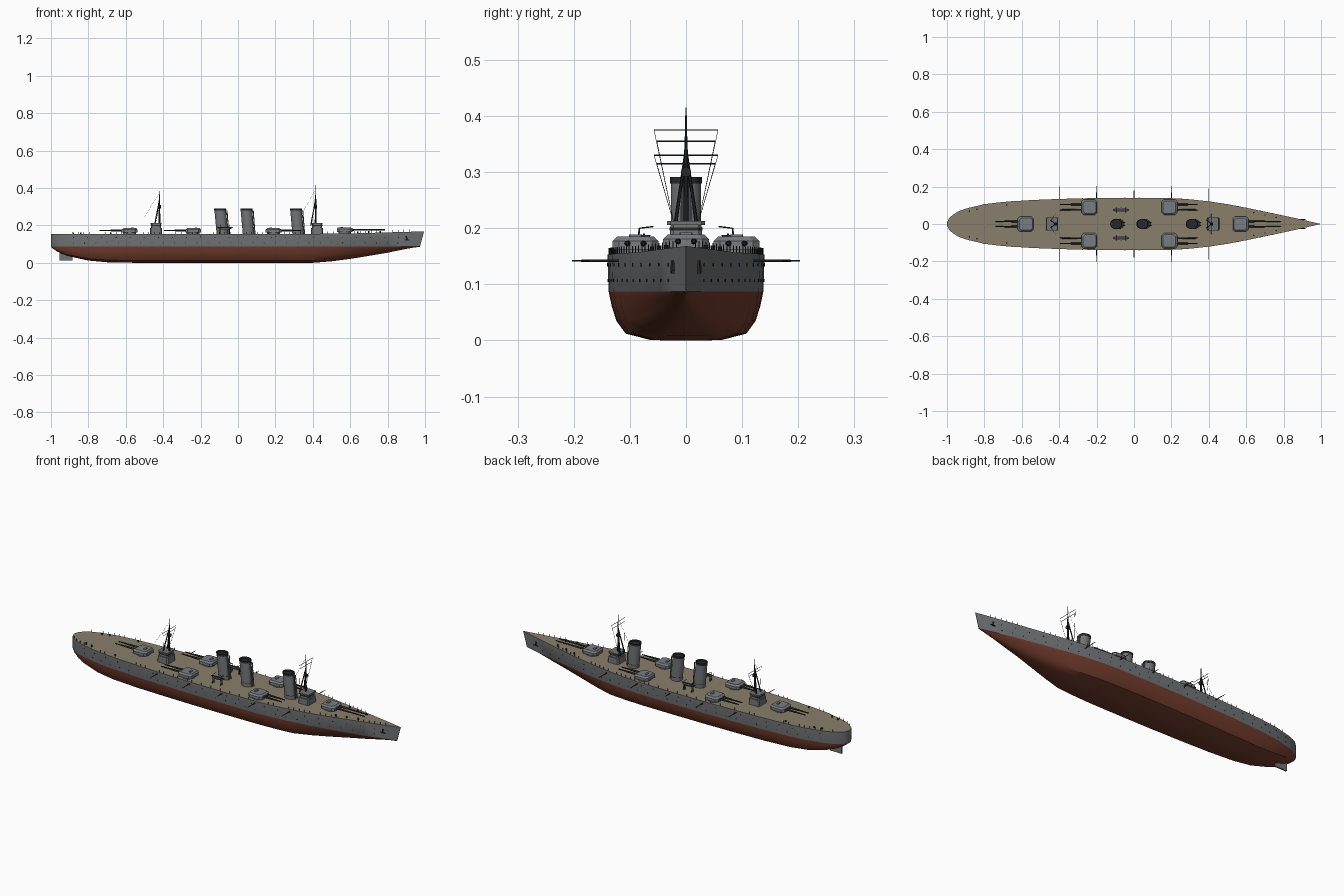
import bpy, bmesh, math
from mathutils import Vector, Matrix

if "Cube" in bpy.data.objects:
    bpy.data.objects.remove(bpy.data.objects["Cube"])

def mat(name, rgb):
    m = bpy.data.materials.new(name)
    m.diffuse_color = (*rgb, 1)
    m.use_nodes = True
    m.node_tree.nodes["Principled BSDF"].inputs["Base Color"].default_value = m.diffuse_color
    return m

GREY = mat("hull grey", (0.17, 0.175, 0.18))
RED = mat("bottom red", (0.17, 0.045, 0.026))
TAN = mat("deck tan", (0.25, 0.21, 0.145))
LIGHT = mat("turret grey", (0.19, 0.205, 0.225))
DARK = mat("dark metal", (0.02, 0.021, 0.023))

def finish(name, bm, *mats, smooth=None):
    bmesh.ops.recalc_face_normals(bm, faces=bm.faces)
    me = bpy.data.meshes.new(name)
    bm.to_mesh(me)
    bm.free()
    for m in mats:
        me.materials.append(m)
    ob = bpy.data.objects.new(name, me)
    bpy.context.collection.objects.link(ob)
    if smooth:
        bpy.context.view_layer.objects.active = ob
        ob.select_set(True)
        bpy.ops.object.shade_smooth_by_angle(angle=math.radians(smooth))
        ob.select_set(False)
    return ob

def rod(bm, a, b, r1, r2=None, n=6):
    a, b = Vector(a), Vector(b)
    d = b - a
    M = Matrix.Translation((a + b) / 2) @ d.to_track_quat('Z', 'Y').to_matrix().to_4x4()
    bmesh.ops.create_cone(bm, cap_ends=True, segments=n, radius1=r1,
                          radius2=r1 if r2 is None else r2, depth=d.length, matrix=M)

def loft(bm, rings, cap=True):
    vs = [[bm.verts.new(p) for p in r] for r in rings]
    n = len(vs[0])
    for a, b in zip(vs, vs[1:]):
        for i in range(n):
            bm.faces.new((a[i], a[(i + 1) % n], b[(i + 1) % n], b[i]))
    if cap:
        bm.faces.new(vs[0])
        bm.faces.new(vs[-1])

def chamfered(cx, cy, hx, hy, c, z):
    q = [(hx, hy - c), (hx - c, hy), (c - hx, hy), (-hx, hy - c)]
    q += [(-x, -y) for x, y in q]
    return [(cx + x, cy + y, z) for x, y in q]

def block(bm, cx, cy, hx, hy, z0, z1, c=0.006, k=1.0):
    loft(bm, [chamfered(cx, cy, hx, hy, c, z0), chamfered(cx, cy, hx * k, hy * k, c, z1)])

def interp(tab, x):
    for (x0, v0), (x1, v1) in zip(tab, tab[1:]):
        if x <= x1:
            return v0 + (v1 - v0) * max(0, x - x0) / (x1 - x0)
    return tab[-1][1]

# hull lines: half breadth, keel height, deck height
BEAM = [(-1, .006), (-.99, .03), (-.97, .048), (-.94, .067), (-.9, .082), (-.8, .106), (-.7, .118),
        (-.55, .128), (-.4, .134), (-.2, .139), (0, .14), (.2, .138), (.3, .132), (.4, .121),
        (.5, .106), (.6, .087), (.7, .066), (.8, .045), (.9, .023), (.96, .009), (.995, .001)]
KEEL = [(-1, .084), (-.97, .062), (-.94, .048), (-.9, .034), (-.8, .012), (-.7, .003), (-.6, 0),
        (.4, 0), (.5, .008), (.6, .021), (.7, .037), (.8, .054), (.9, .072), (.96, .082), (.995, .085)]
DECK = [(-1, .153), (.2, .153), (.6, .157), (.995, .168)]
WL = 0.087
half = lambda x: interp(BEAM, x)
deck = lambda x: interp(DECK, x)

def section(x):
    b, k, d = half(x), interp(KEEL, x), deck(x)
    full = min(1, max(0.15, (1 - x) / 0.6))
    pts = []
    for w, t in [(0, 0), (.45, .005), (.78, .14), (.9, .4), (.96, .7), (1, 1)]:
        w = full * w + (1 - full) * t ** 0.8
        pts.append((w * b * .985, k + (WL - k) * t))
    pts.append((b, d))
    rake = max(0, (x - .8) / .195) * .022
    return [(x - rake * (d - z) / (d - WL), y, z) for y, z in pts]

bm = bmesh.new()
rings = []
for x, _ in BEAM:
    s = section(x)
    rings.append([(p[0], -p[1], p[2]) for p in reversed(s[1:])] + s)
loft(bm, rings)
for f in bm.faces:
    zs = [v.co.z for v in f.verts]
    if len(f.verts) == 4 and min(zs) > 0.14:
        f.material_index = 2
    elif max(zs) <= WL + 1e-4:
        f.material_index = 1
finish("hull", bm, GREY, RED, TAN, smooth=35)

# rudder
bm = bmesh.new()
loft(bm, [[(x, y, z) for x, z in [(-.955, .012), (-.885, .012), (-.885, .06), (-.955, .085)]]
          for y in (-.004, .004)])
finish("rudder", bm, GREY)

# turrets: x, y, firing direction, barrel tip
TURRETS = [(.57, 0, 1, .785), (-.58, 0, -1, -.74)]
for s in (-1, 1):
    TURRETS += [(.19, .09 * s, 1, .34), (-.24, .09 * s, -1, -.396)]
body, barb, guns = bmesh.new(), bmesh.new(), bmesh.new()
for x, y, d, tip in TURRETS:
    z = deck(x)
    rod(barb, (x, y, z - .005), (x, y, z + .011), .034, n=24)
    loft(body, [chamfered(x, y, .042, .041, .012, z + .009), chamfered(x, y, .042, .041, .012, z + .024),
                chamfered(x - d * .002, y, .034, .033, .01, z + .032)])
    block(body, x - d * .015, y, .006, .012, z + .031, z + .036, .002)
    for o in (-.014, .014):
        root = x + d * .038
        rod(guns, (root, y + o, z + .02), (root + d * .06, y + o, z + .02), .0055, .0045, 10)
        rod(guns, (root + d * .06, y + o, z + .02), (tip, y + o, z + .02), .0038, .0028, 10)
finish("turrets", body, LIGHT)
finish("barbettes", barb, GREY, smooth=40)
finish("gun_barrels", guns, DARK, smooth=40)

# funnels, raked aft, open at the top with a dark cap band
fun, cap = bmesh.new(), bmesh.new()
def oval(cx, z, k):
    cx -= (z - .15) * .09
    return [(cx + .031 * k * math.cos(a * math.pi / 12), .027 * k * math.sin(a * math.pi / 12), z)
            for a in range(24)]
for x in (-.083, .057, .322):
    loft(fun, [oval(x, .15, 1), oval(x, .281, 1)])
    loft(cap, [oval(x, .28, 1.04), oval(x, .291, 1.04), oval(x, .291, .9), oval(x, .282, .9)])
    loft(cap, [oval(x, .172, 1.02), oval(x, .174, 1.02)])
    for s in (-1, 1):
        rod(fun, (x + .034, .008 * s, .15), (x + .024, .008 * s, .28), .003)
finish("funnels", fun, GREY, smooth=40)
finish("funnel_caps", cap, DARK, smooth=40)

# bridge towers, masts, yards and rigging
tower, mast, slots = bmesh.new(), bmesh.new(), bmesh.new()
for x, top, yards in [(.423, .415, ((.375, .057), (.355, .052))),
                      (-.438, .39, ((.33, .057), (.315, .052)))]:
    block(tower, x, 0, .033, .036, .15, .187, k=.96)
    block(tower, x, 0, .027, .029, .187, .206, k=.96)
    block(tower, x, 0, .03, .034, .206, .213)
    block(slots, x, 0, .0275, .0295, .196, .201)
    mx = x - .008 if x > 0 else x + .018
    apex = Vector((mx, 0, .34))
    rod(mast, (mx, 0, .2), apex, .005, .0035, 8)
    rod(mast, apex, (mx, 0, top), .0028, .001)
    for s in (-1, 1):
        rod(mast, (mx - .026, .02 * s, .2), apex, .0035, .0025)
    rod(mast, (mx - .008, 0, .3), (mx + .008, 0, .3), .009, n=10)
    for z, w in yards:
        rod(mast, (mx, -w, z), (mx, w, z), .0011)
        for s in (-1, 1):
            rod(mast, (mx, w * s, z), (mx - .02, .022 * s, .21), .0005, n=3)
    rod(mast, (mx, 0, top - .02), (mx - .085, 0, .24), .0005, n=3)
finish("bridge_towers", tower, GREY)
finish("tower_slots", slots, DARK)
finish("masts_and_yards", mast, DARK)

# boats on stands amidships
boats, stands = bmesh.new(), bmesh.new()
for s in (-1, 1):
    rs = []
    for z, k in ((.178, .6), (.188, 1)):
        rs.append([(-.07 + .043 * k * math.cos(a * math.pi / 8),
                    .075 * s + .012 * k * math.sin(a * math.pi / 8), z) for a in range(16)])
    loft(boats, rs)
    rod(stands, (-.11, .075 * s, .189), (-.03, .075 * s, .189), .002)
    for x in (-.095, -.045):
        rod(stands, (x, .075 * s, .15), (x, .075 * s, .18), .003)
        rod(stands, (x, .088 * s, .15), (x, .083 * s, .2), .0015)
        rod(stands, (x, .083 * s, .2), (x, .058 * s, .203), .0012)
finish("boats", boats, LIGHT)
finish("boat_stands", stands, DARK)

# side booms
bm = bmesh.new()
for x, tip in ((-.4, .2), (-.2, .203), (0, .182), (.2, .203), (.4, .19)):
    for s in (-1, 1):
        rod(bm, (x, (half(x) - .01) * s, .142), (x, tip * s, .142), .0028, .0015)
finish("side_booms", bm, DARK)

# railing stanchions, portholes and bollards
rail, port, boll = bmesh.new(), bmesh.new(), bmesh.new()
for s in (-1, 1):
    for i in range(66):
        x = -.97 + i * .029
        y, z = s * (half(x) - .003), deck(x)
        rod(rail, (x, y, z - .001), (x, y, z + .012), .0009, n=4)
    for z, n in ((.107, 30), (.135, 24)):
        for i in range(n):
            x = -.88 + i * 1.74 / (n - 1)
            a, b = section(x)[5], section(x)[6]
            t = (z - a[2]) / (b[2] - a[2])
            p = Vector(a).lerp(Vector(b), t)
            slope = (half(x + .01) - half(x - .01)) / .02
            nrm = Vector((-slope, 1, 0)).normalized() * .0012
            p.y *= s
            nrm.y *= s
            rod(port, p - nrm, p + nrm, .0028, n=8)
    for x in (-.88, -.84, -.68, .64, .7, .76):
        y = s * (half(x) - .018)
        rod(boll, (x, y, deck(x) - .002), (x, y, deck(x) + .009), .004, n=8)
    # bow anchors
    x = .9
    rod(boll, (x, s * half(x), .142), (x + .004, s * (half(x) + .001), .12), .004)
    rod(boll, (x - .01, s * (half(x) + .001), .122), (x + .016, s * half(x), .122), .003)
finish("railing_posts", rail, DARK)
finish("portholes", port, DARK)
finish("bollards_and_anchors", boll, DARK)
